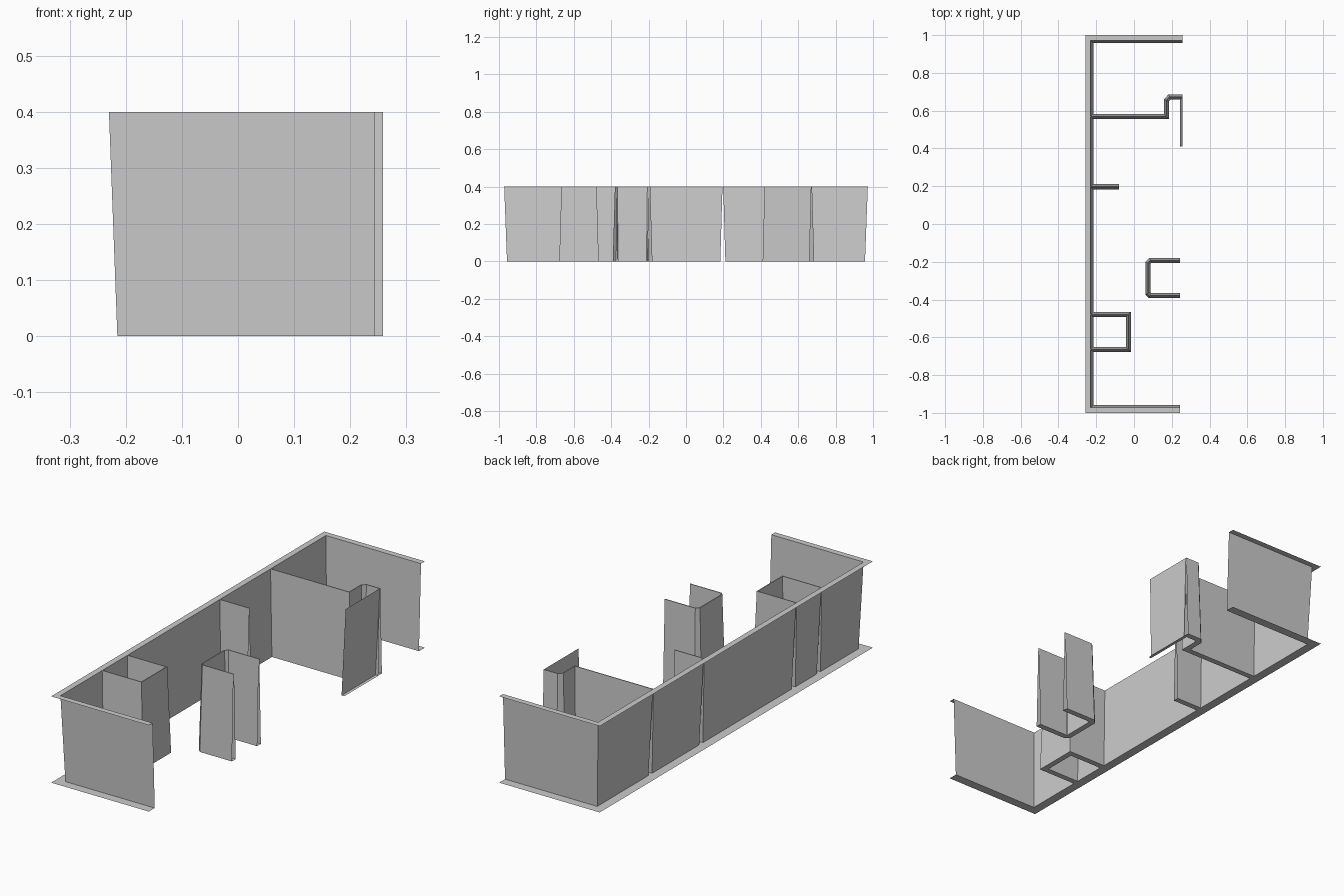
import bpy
from mathutils import Vector

cube = bpy.data.objects.get("Cube")
if cube:
    bpy.data.objects.remove(cube, do_unlink=True)

grey = bpy.data.materials.new("wall grey")
grey.use_nodes = True
colour = (0.6, 0.6, 0.6, 1)
grey.diffuse_color = colour
grey.node_tree.nodes["Principled BSDF"].inputs["Base Color"].default_value = colour

HEIGHT = 0.4
OUT_X, OUT_Y = 0.258, 1.0
RIM_LOW, RIM_HIGH = 0.043, 0.028       # outer wall thickness at floor and top
HALF_LOW, HALF_HIGH = 0.0135, 0.002    # inner wall half thickness at floor and top
FRONT_END = 0.243
LEAN_X = {0: RIM_LOW - OUT_X, HEIGHT: RIM_HIGH - OUT_X}


def loft(name, *rows):
    """Join successive point rows with quads."""
    n = len(rows[0])
    verts = [p for row in rows for p in row]
    faces = [(r * n + i, r * n + i + 1, (r + 1) * n + i + 1, (r + 1) * n + i)
             for r in range(len(rows) - 1) for i in range(n - 1)]
    mesh = bpy.data.meshes.new(name)
    mesh.from_pydata(verts, [], faces)
    mesh.materials.append(grey)
    obj = bpy.data.objects.new(name, mesh)
    bpy.context.collection.objects.link(obj)
    return obj


def offset(path, d, z):
    """Shift an open path sideways by d with mitred corners."""
    pts = [Vector(p) for p in path]
    dirs = [(b - a).normalized() for a, b in zip(pts, pts[1:])]
    normals = [Vector((v.y, -v.x)) for v in dirs]
    row = []
    for i, p in enumerate(pts):
        a, b = normals[max(i - 1, 0)], normals[min(i, len(normals) - 1)]
        q = p + (a + b) * d / (1 + a.dot(b))
        row.append((q.x, q.y, z))
    return row


def inner_wall(name, path):
    """Hollow wedge wall; a None x means it meets the leaning long wall."""
    def row(d, z):
        return offset([(LEAN_X[z] if x is None else x, y) for x, y in path], d, z)
    low = row(HALF_LOW, 0)
    loft(name, low, row(HALF_HIGH, HEIGHT), row(-HALF_HIGH, HEIGHT),
         row(-HALF_LOW, 0), low)


# Outer rims at floor and top
outline = [(FRONT_END, -OUT_Y), (-OUT_X, -OUT_Y), (-OUT_X, OUT_Y), (OUT_X, OUT_Y)]
for name, width, z in (("floor_rim", RIM_LOW, 0), ("top_rim", RIM_HIGH, HEIGHT)):
    loft(name, offset(outline, 0, z), offset(outline, width, z))

# Leaning end walls
for name, side, end in (("front_wall", -1, FRONT_END), ("back_wall", 1, OUT_X)):
    loft(name, *[[(LEAN_X[z], side * (OUT_Y - rim), z), (end, side * (OUT_Y - rim), z)]
                 for z, rim in ((0, RIM_LOW), (HEIGHT, RIM_HIGH))])

# Long wall panels, split where inner walls join
joints = [-0.664, -0.48, 0.197, 0.569]
ends = [None] + joints + [None]
for i, (a, b) in enumerate(zip(ends, ends[1:])):
    rows = []
    for z, rim, half in ((0, RIM_LOW, HALF_LOW), (HEIGHT, RIM_HIGH, HALF_HIGH)):
        y0 = rim - OUT_Y if a is None else a + half
        y1 = OUT_Y - rim if b is None else b - half
        rows.append([(LEAN_X[z], y0, z), (LEAN_X[z], y1, z)])
    loft(f"long_wall_panel_{i + 1}", *rows)

# Inner walls
inner_wall("closet", [(None, joints[1]), (-0.03, joints[1]),
                      (-0.03, joints[0]), (None, joints[0])])
inner_wall("short_partition", [(None, joints[2]), (-0.08, joints[2])])
inner_wall("stepped_partition", [(None, joints[3]), (0.172, joints[3]), (0.172, 0.655),
                                 (0.188, 0.672), (OUT_X, 0.672)])
inner_wall("alcove", [(FRONT_END, -0.193), (0.087, -0.193), (0.074, -0.206),
                      (0.074, -0.368), (0.084, -0.378), (FRONT_END, -0.378)])

# Single leaning panel beside the stepped partition, with its floor strip
loft("side_panel", [(OUT_X, 0.41, 0), (OUT_X, 0.66, 0)],
     [(0.244, 0.41, 0), (0.244, 0.66, 0)],
     [(OUT_X, 0.42, HEIGHT), (OUT_X, 0.67, HEIGHT)])
